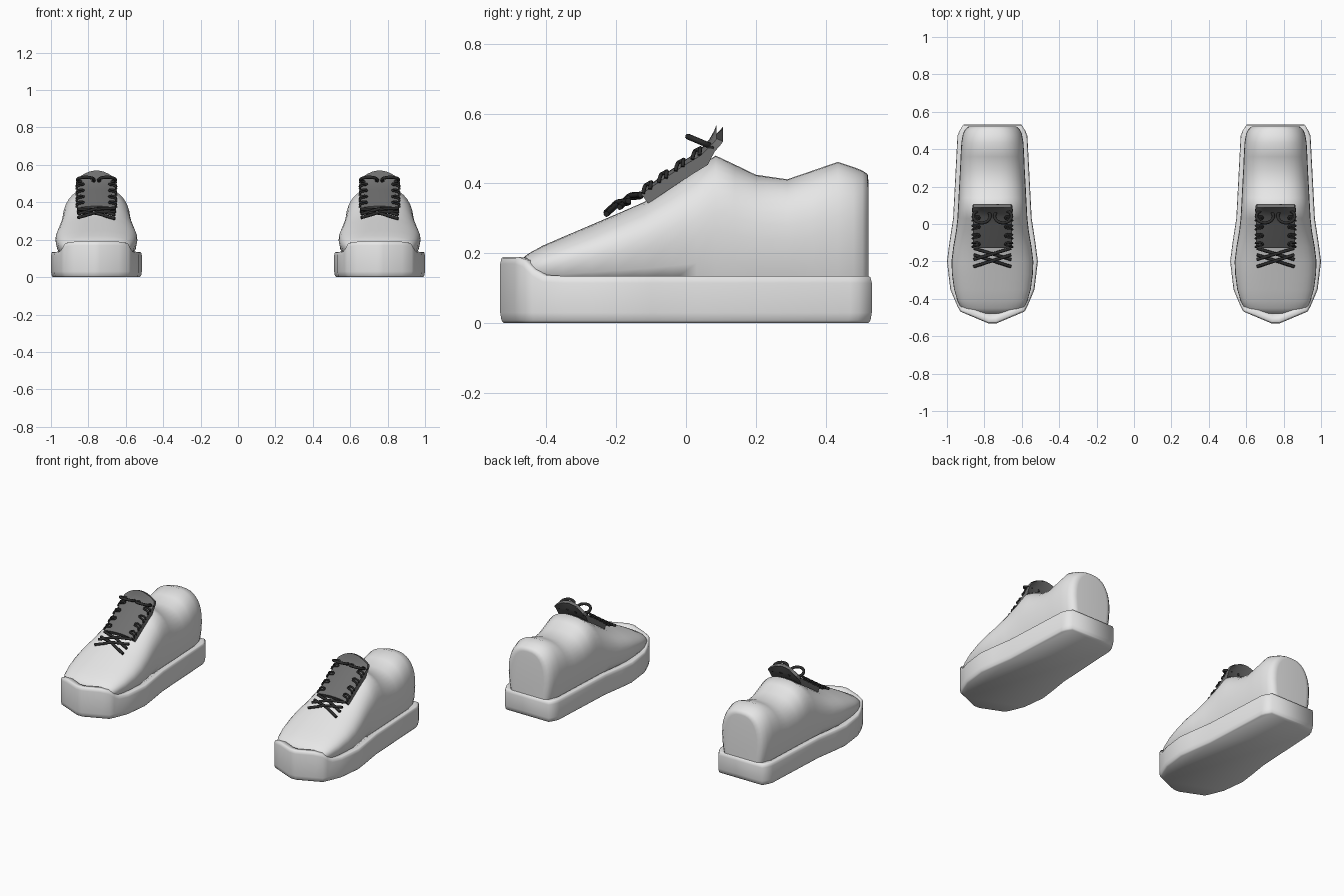
import bpy, bmesh, math
from mathutils import Vector

if "Cube" in bpy.data.objects:
    bpy.data.objects.remove(bpy.data.objects["Cube"])


def material(name, v):
    m = bpy.data.materials.new(name)
    m.diffuse_color = (v, v, v, 1)
    m.use_nodes = True
    m.node_tree.nodes["Principled BSDF"].inputs["Base Color"].default_value = m.diffuse_color
    return m


WHITE = material("white leather", 0.8)
GREY = material("grey tongue", 0.16)
BLACK = material("black lace", 0.025)


def loft(name, rings, mat, closed=True, angle=70):
    """Skin a list of equally sized point rings, capping closed ones."""
    bm = bmesh.new()
    rows = [[bm.verts.new(p) for p in r] for r in rings]
    n = len(rings[0])
    for a, b in zip(rows, rows[1:]):
        for i in range(n if closed else n - 1):
            j = (i + 1) % n
            bm.faces.new((a[i], a[j], b[j], b[i]))
    if closed:
        bm.faces.new(rows[0][::-1])
        bm.faces.new(rows[-1])
    bmesh.ops.recalc_face_normals(bm, faces=bm.faces)
    me = bpy.data.meshes.new(name)
    bm.to_mesh(me)
    bm.free()
    me.materials.append(mat)
    ob = bpy.data.objects.new(name, me)
    bpy.context.collection.objects.link(ob)
    bpy.ops.object.select_all(action='DESELECT')
    ob.select_set(True)
    bpy.context.view_layer.objects.active = ob
    bpy.ops.object.shade_smooth_by_angle(angle=math.radians(angle))
    return ob


def laces(name, paths, radius):
    """Round cords along smooth paths."""
    cu = bpy.data.curves.new(name, 'CURVE')
    cu.dimensions = '3D'
    cu.bevel_depth = radius
    cu.bevel_resolution = 2
    cu.resolution_u = 4
    cu.use_fill_caps = True
    for path in paths:
        s = cu.splines.new('BEZIER')
        s.bezier_points.add(len(path) - 1)
        for bp, p in zip(s.bezier_points, path):
            bp.co = p
            bp.handle_left_type = bp.handle_right_type = 'AUTO'
    cu.materials.append(mat := BLACK)
    ob = bpy.data.objects.new(name, cu)
    bpy.context.collection.objects.link(ob)
    return ob


def make_sole(side):
    # half outline from toe tip to heel: half width, y, top height
    half = [(0.02, -0.532, 0.19), (0.12, -0.49, 0.19), (0.172, -0.468, 0.182),
            (0.187, -0.44, 0.155), (0.2, -0.41, 0.138), (0.225, -0.35, 0.135),
            (0.243, -0.2, 0.135), (0.23, -0.1, 0.135), (0.21, 0.03, 0.135),
            (0.187, 0.47, 0.135), (0.178, 0.495, 0.135), (0.155, 0.532, 0.135)]
    outline = half + [(-x, y, h) for x, y, h in reversed(half)]

    def ring(s, f):
        return [(x * s, y * (1 - (1 - s) * 0.45), f(h)) for x, y, h in outline]
    return loft(side + "_sole", [
        ring(0.955, lambda h: 0), ring(0.985, lambda h: 0.008),
        ring(1, lambda h: 0.03), ring(1, lambda h: h - 0.02),
        ring(0.985, lambda h: h - 0.004), ring(0.96, lambda h: h),
        ring(0.84, lambda h: h - 0.003), ring(0.75, lambda h: 0.12)], WHITE)


def make_upper(side):
    # cross-section stations: y, half width, top height
    stations = [(-0.478, 0.09, 0.17), (-0.468, 0.135, 0.186), (-0.45, 0.168, 0.2),
                (-0.41, 0.187, 0.222), (-0.35, 0.205, 0.248), (-0.27, 0.216, 0.282),
                (-0.2, 0.219, 0.312), (-0.12, 0.209, 0.347), (-0.04, 0.195, 0.398),
                (0.03, 0.187, 0.444), (0.085, 0.184, 0.48), (0.14, 0.181, 0.454),
                (0.2, 0.178, 0.425), (0.29, 0.173, 0.412), (0.36, 0.17, 0.436),
                (0.435, 0.166, 0.462), (0.48, 0.158, 0.447), (0.505, 0.147, 0.437),
                (0.52, 0.13, 0.427), (0.522, 0.11, 0.41)]
    rings = []
    for y, w, h in stations:
        z0 = 0.12 + 0.4 * (h - 0.12)
        ring = [(-w * 0.96, y, 0.12 + 0.4 * (z0 - 0.12)), (-w * 0.88, y, 0.12),
                (w * 0.88, y, 0.12), (w * 0.96, y, 0.12 + 0.4 * (z0 - 0.12))]
        for i in range(19):
            a = math.pi * i / 18
            c, s = math.cos(a), max(math.sin(a), 0)
            ring.append((w * math.copysign(abs(c) ** 0.8, c), y,
                         z0 + (h - z0) * s ** 0.8))
        rings.append(ring)
    return loft(side + "_upper", rings, WHITE)


def make_tongue(side):
    # top centre line: y, z, half width, droop at the edges
    path = [(-0.128, 0.38, 0.104, 0.01), (-0.06, 0.428, 0.104, 0.012),
            (0.0, 0.469, 0.104, 0.014), (0.04, 0.497, 0.105, 0.018),
            (0.066, 0.525, 0.108, 0.022), (0.08, 0.55, 0.107, 0.032),
            (0.088, 0.57, 0.1, 0.042)]
    rings = []
    for k, (y, z, w, d) in enumerate(path):
        a, b = path[max(k - 1, 0)], path[min(k + 1, len(path) - 1)]
        t = Vector((0, b[0] - a[0], b[1] - a[1])).normalized()
        inward = Vector((0, t.z, -t.y)) * (0.034 if k < 4 else 0.02)
        us = [i / 5 for i in range(-5, 6)]
        top = [Vector((u * w, y, z - d * u * u)) for u in us]
        rings.append(top + [p + inward for p in reversed(top)])
    return loft(side + "_tongue", rings, GREY, angle=40)


def make_laces(side):
    # crossed strands over the forefoot
    cross = []
    for y0, y1 in ((-0.228, -0.165), (-0.19, -0.13)):
        for s in (-1, 1):
            pts = []
            for i in range(5):
                f = i / 4
                y = y0 + (y1 - y0) * f
                lift = 0.014 - 0.012 * abs(2 * f - 1) + (0.005 if s > 0 else 0)
                pts.append((s * (0.2 * f - 0.1), y, 0.312 + (y + 0.225) * 0.52 + lift))
            cross.append(pts)
    # short V-shaped stitches along both edges of the tongue
    stitch = []
    for y in (-0.115, -0.07, -0.022, 0.026):
        z = 0.385 + (y + 0.125) * 0.69
        for s in (-1, 1):
            stitch.append([(s * 0.107, y - 0.008, z - 0.02),
                           (s * 0.102, y - 0.004, z - 0.004),
                           (s * 0.068, y + 0.008, z + 0.008),
                           (s * 0.102, y + 0.014, z + 0.006),
                           (s * 0.107, y + 0.012, z - 0.008)])
    # two bow loops rising forward from the knot
    bow = []
    for s in (-1, 1):
        loop = []
        for i in range(11):
            a = math.radians(60 - 300 * i / 10)
            y = 0.042 + 0.036 * math.sin(a)
            loop.append((s * (0.057 - 0.045 * math.cos(a)), y, 0.535 - (y - 0.004) * 0.42))
        bow.append([(s * 0.01, 0.06, 0.508)] + loop + [(s * 0.108, 0.072, 0.5)])
    return [laces(side + "_crossed_laces", cross, 0.0085),
            laces(side + "_edge_stitches", stitch, 0.0055),
            laces(side + "_bow", bow, 0.0085)]


# one pair, side by side
for side, cx in (("left", -0.757), ("right", 0.757)):
    parts = [make_sole(side), make_upper(side), make_tongue(side)] + make_laces(side)
    for ob in parts:
        ob.location.x = cx
